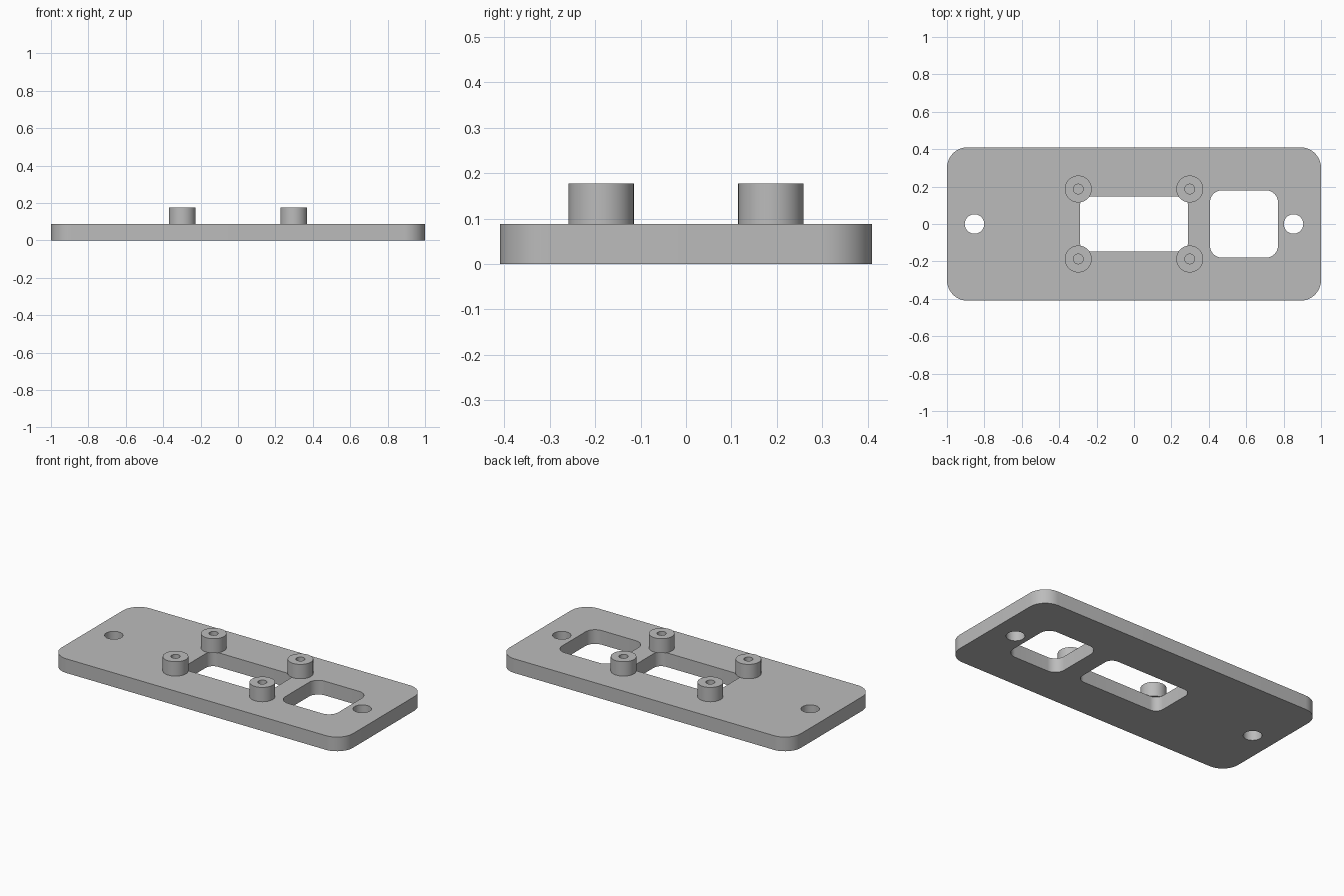
import bpy, bmesh, math

cube = bpy.data.objects.get("Cube")
if cube:
    bpy.data.objects.remove(cube, do_unlink=True)

PLATE_H = 0.088
POST_TOP = 0.177

grey = bpy.data.materials.new("plain_grey")
grey.use_nodes = True
COLOUR = (0.5, 0.5, 0.5, 1)
grey.diffuse_color = COLOUR
grey.node_tree.nodes["Principled BSDF"].inputs["Base Color"].default_value = COLOUR


def circle(cx, cy, r, n=48):
    return [(cx + r * math.cos(math.tau * i / n), cy + r * math.sin(math.tau * i / n))
            for i in range(n)]


def rounded_rect(cx, cy, hx, hy, r, n=12):
    points = []
    for q, (sx, sy) in enumerate([(1, 1), (-1, 1), (-1, -1), (1, -1)]):
        for i in range(n + 1):
            a = (q + i / n) * math.pi / 2
            points.append((cx + sx * (hx - r) + r * math.cos(a),
                           cy + sy * (hy - r) + r * math.sin(a)))
    return points


def extruded(name, loops, z0, z1):
    """Fill an outline with holes and extrude it upwards."""
    bm = bmesh.new()
    for loop in loops:
        verts = [bm.verts.new((x, y, z0)) for x, y in loop]
        for a, b in zip(verts, verts[1:] + verts[:1]):
            bm.edges.new((a, b))
    bmesh.ops.triangle_fill(bm, edges=bm.edges[:], use_beauty=True)
    result = bmesh.ops.extrude_face_region(bm, geom=bm.faces[:], use_keep_orig=True)
    top = [g for g in result["geom"] if isinstance(g, bmesh.types.BMVert)]
    bmesh.ops.translate(bm, verts=top, vec=(0, 0, z1 - z0))
    bmesh.ops.recalc_face_normals(bm, faces=bm.faces[:])
    mesh = bpy.data.meshes.new(name)
    bm.to_mesh(mesh)
    bm.free()
    mesh.materials.append(grey)
    obj = bpy.data.objects.new(name, mesh)
    bpy.context.collection.objects.link(obj)
    bpy.ops.object.select_all(action="DESELECT")
    obj.select_set(True)
    bpy.context.view_layer.objects.active = obj
    bpy.ops.object.shade_smooth_by_angle(angle=math.radians(30))
    return obj


# Base plate with two windows and two mounting holes
extruded("base_plate", [
    rounded_rect(0, 0, 1.0, 0.41, 0.11),
    rounded_rect(0, 0, 0.289, 0.147, 0.05),
    rounded_rect(0.588, 0, 0.182, 0.18, 0.065),
    circle(-0.853, 0, 0.052),
    circle(0.853, 0, 0.052),
], 0, PLATE_H)

# Four hollow standoffs around the middle window
for side, sx in (("left", 1), ("right", -1)):
    for end, sy in (("front", -1), ("back", 1)):
        x, y = sx * 0.298, sy * 0.187
        extruded(f"standoff_{end}_{side}",
                 [circle(x, y, 0.072), circle(x, y, 0.026)], PLATE_H, POST_TOP)
